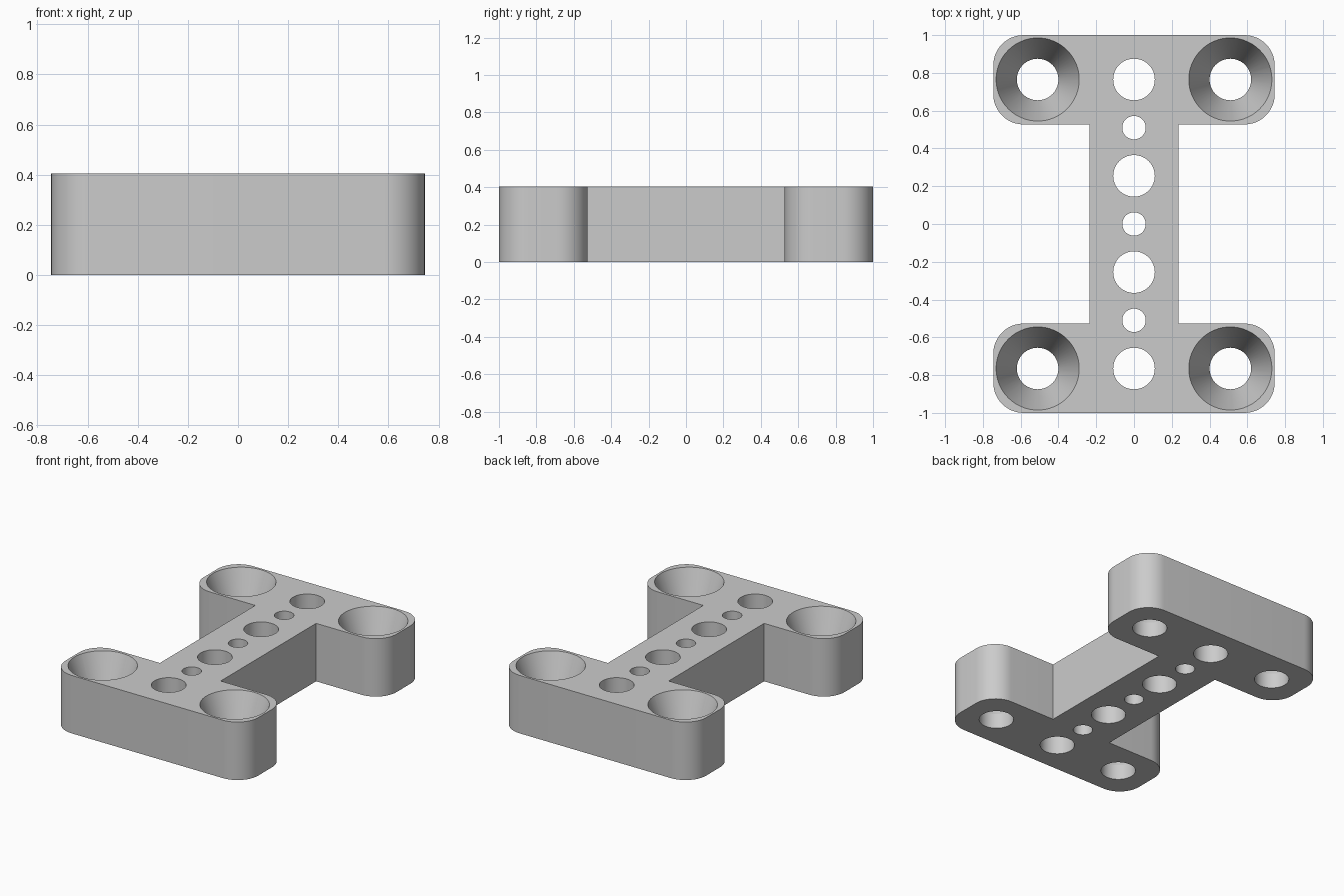
import bpy, bmesh
from math import sin, cos, tau, pi, radians

if "Cube" in bpy.data.objects:
    bpy.data.objects.remove(bpy.data.objects["Cube"], do_unlink=True)

HEIGHT = 0.405
HALF_X, HALF_Y = 0.745, 1.0
WEB_X, FLANGE_Y = 0.235, 0.527   # half width of the web, inner edge of the flanges
CORNER = 0.16
PITCH = 0.255                    # spacing of the hole pattern
BIG, SMALL, SINK = 0.11, 0.062, 0.22
SINK_DEPTH = 0.3

grey = bpy.data.materials.new("light grey")
grey.use_nodes = True
colour = (0.6, 0.6, 0.6, 1)
grey.diffuse_color = colour
grey.node_tree.nodes["Principled BSDF"].inputs["Base Color"].default_value = colour


def make_object(name, bm):
    bmesh.ops.recalc_face_normals(bm, faces=bm.faces)
    mesh = bpy.data.meshes.new(name)
    bm.to_mesh(mesh)
    bm.free()
    obj = bpy.data.objects.new(name, mesh)
    mesh.materials.append(grey)
    bpy.context.collection.objects.link(obj)
    return obj


def arc(cx, cy, start, steps=12):
    """Quarter circle running anticlockwise."""
    return [(cx + CORNER * cos(start + pi / 2 * i / steps),
             cy + CORNER * sin(start + pi / 2 * i / steps)) for i in range(steps + 1)]


def add_lathe(bm, x, y, profile, sides=64):
    """Closed round solid from (radius, z) pairs."""
    rings = [[bm.verts.new((x + r * cos(tau * i / sides), y + r * sin(tau * i / sides), z))
              for i in range(sides)] for r, z in profile]
    for low, high in zip(rings, rings[1:]):
        for i in range(sides):
            j = (i + 1) % sides
            bm.faces.new((low[i], low[j], high[j], high[i]))
    bm.faces.new(rings[0][::-1])
    bm.faces.new(rings[-1])


# Plate: half outline on the right, turned half a circle for the rest
half = [(WEB_X, -FLANGE_Y), (WEB_X, FLANGE_Y)]
half += arc(HALF_X - CORNER, FLANGE_Y + CORNER, -pi / 2)
half += arc(HALF_X - CORNER, HALF_Y - CORNER, 0)
half += arc(CORNER - HALF_X, HALF_Y - CORNER, pi / 2)
half += arc(CORNER - HALF_X, FLANGE_Y + CORNER, pi)
outline = half + [(-x, -y) for x, y in half]

bm = bmesh.new()
base = bm.faces.new([bm.verts.new((x, y, 0)) for x, y in outline])
top = bmesh.ops.extrude_face_region(bm, geom=[base])["geom"]
bmesh.ops.translate(bm, vec=(0, 0, HEIGHT),
                    verts=[v for v in top if isinstance(v, bmesh.types.BMVert)])
plate = make_object("mounting_plate", bm)

# Cutters: alternating row of holes and four countersunk corner holes
bm = bmesh.new()
for k in range(-3, 4):
    radius = BIG if k % 2 else SMALL
    add_lathe(bm, 0, k * PITCH, [(radius, -0.1), (radius, HEIGHT + 0.1)])
flare = (SINK - BIG) / SINK_DEPTH
for sx in (-1, 1):
    for sy in (-1, 1):
        add_lathe(bm, sx * 2 * PITCH, sy * 3 * PITCH,
                  [(BIG, -0.1), (BIG, HEIGHT - SINK_DEPTH),
                   (SINK + 0.1 * flare, HEIGHT + 0.1)])
cutter = make_object("hole_cutter", bm)
cutter.hide_render = True

cut = plate.modifiers.new("holes", "BOOLEAN")
cut.operation = "DIFFERENCE"
cut.solver = "EXACT"
cut.object = cutter
bpy.ops.object.select_all(action="DESELECT")
plate.select_set(True)
bpy.context.view_layer.objects.active = plate
bpy.ops.object.modifier_apply(modifier=cut.name)
bpy.data.objects.remove(cutter, do_unlink=True)

bpy.ops.object.shade_smooth_by_angle(angle=radians(15))
